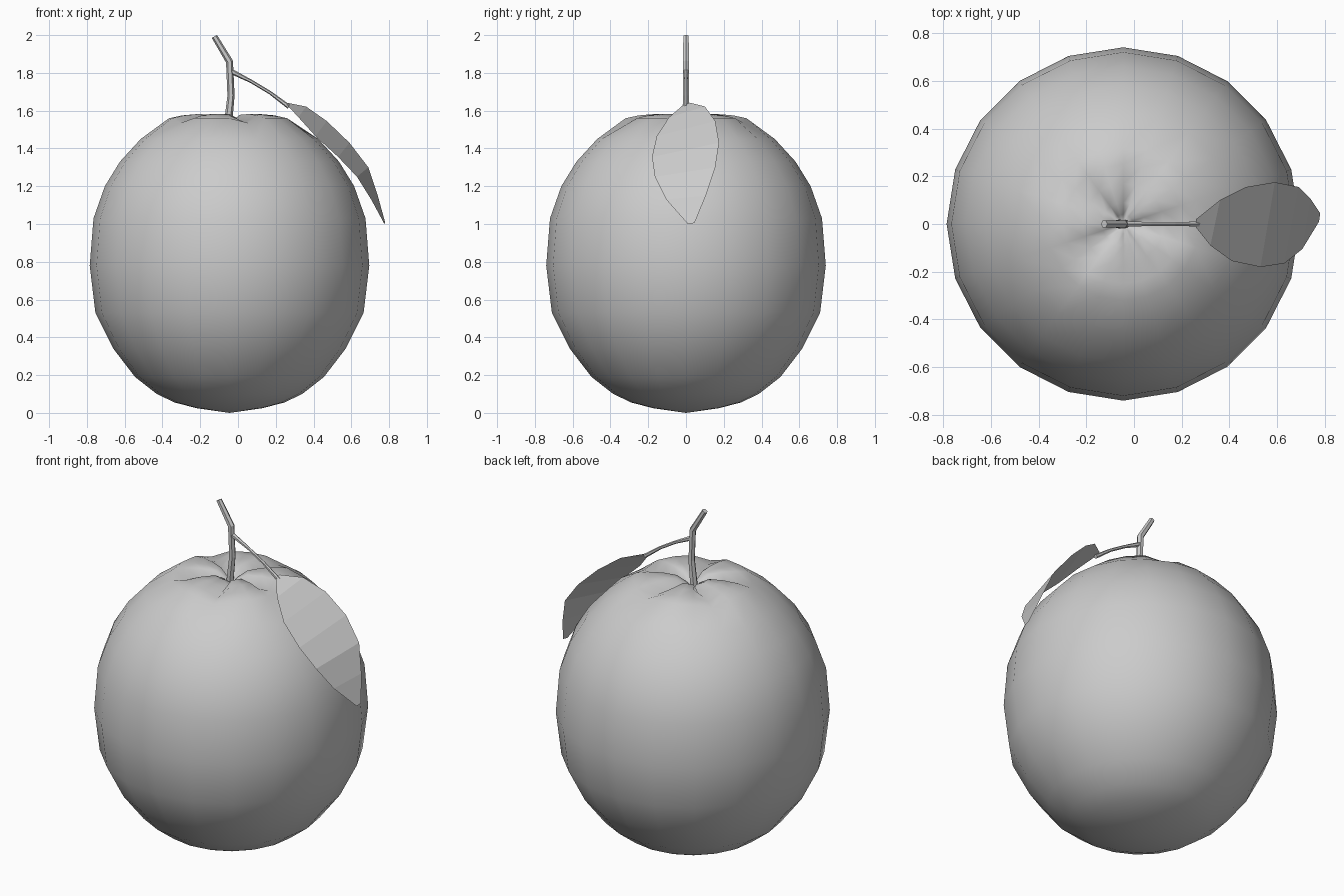
import bpy, bmesh
from math import sin, cos, pi
from mathutils import Vector

if "Cube" in bpy.data.objects:
    bpy.data.objects.remove(bpy.data.objects["Cube"])


def finish(bm, name, smooth=False):
    bmesh.ops.recalc_face_normals(bm, faces=bm.faces)
    me = bpy.data.meshes.new(name)
    bm.to_mesh(me)
    bm.free()
    for p in me.polygons:
        p.use_smooth = smooth
    ob = bpy.data.objects.new(name, me)
    bpy.context.collection.objects.link(ob)
    return ob


def skin(bm, rings):
    for a, b in zip(rings, rings[1:]):
        n = len(a)
        for i in range(n):
            j = (i + 1) % n
            bm.faces.new((a[i], a[j], b[j], b[i]))


def tube(name, pts, sides=6):
    # points are (x, z, radius), swept in the xz plane
    bm = bmesh.new()
    rings = []
    P = [Vector((x, 0, z)) for x, z, r in pts]
    for i, p in enumerate(P):
        t = (P[min(i + 1, len(P) - 1)] - P[max(i - 1, 0)]).normalized()
        v = Vector((0, 1, 0))
        u = v.cross(t)
        r = pts[i][2]
        rings.append([bm.verts.new(p + r * (cos(a) * u + sin(a) * v))
                      for a in (2 * pi * k / sides for k in range(sides))])
    skin(bm, rings)
    bm.faces.new(rings[0])
    bm.faces.new(rings[-1])
    return finish(bm, name)


# Fruit body: 20-sided lathe, five creases pressed into the top
CX, N = -0.045, 20
profile = [  # radius, height, crease depth
    (.175, .025, 0), (.29, .055, 0), (.385, .10, 0), (.50, .19, 0),
    (.615, .34, 0), (.71, .53, 0), (.74, .78, 0), (.72, 1.03, 0),
    (.66, 1.2, 0), (.58, 1.33, 0), (.47, 1.45, 0), (.32, 1.56, .025),
    (.25, 1.575, .035), (.17, 1.582, .045), (.09, 1.578, .052),
    (.04, 1.55, .03)]
bm = bmesh.new()
rings = [[bm.verts.new((CX + r * cos(2 * pi * k / N), r * sin(2 * pi * k / N),
                        z - (d if k % 4 == 0 else 0))) for k in range(N)]
         for r, z, d in profile]
skin(bm, rings)
for ring, z in ((rings[0], .0), (rings[-1], 1.515)):
    c = bm.verts.new((CX, 0, z))
    for k in range(N):
        bm.faces.new((ring[k], ring[(k + 1) % N], c))
finish(bm, "fruit_body", smooth=True)

# Stem and leaf stalk
tube("stem", [(-.055, 1.51, .022), (-.037, 1.68, .019),
              (-.045, 1.86, .019), (-.125, 1.993, .016)])
tube("leaf_stalk", [(-.04, 1.81, .014), (.07, 1.755, .009),
                    (.17, 1.695, .009), (.27, 1.62, .012)])

# Leaf: thin drooping blade, back edge higher than front edge
back = [(.26, .02, 1.642), (.36, .10, 1.622), (.47, .155, 1.545),
        (.59, .175, 1.43), (.69, .155, 1.30), (.74, .105, 1.15),
        (.78, .045, 1.005)]
front = [(.26, -.015, 1.63), (.32, -.09, 1.565), (.41, -.155, 1.465),
         (.53, -.18, 1.355), (.63, -.165, 1.25), (.705, -.105, 1.13),
         (.775, .01, 1.0)]
bm = bmesh.new()
vb = [bm.verts.new(p) for p in back]
vf = [bm.verts.new(p) for p in front]
for i in range(len(vb) - 1):
    bm.faces.new((vf[i], vf[i + 1], vb[i + 1], vb[i]))
finish(bm, "leaf")
